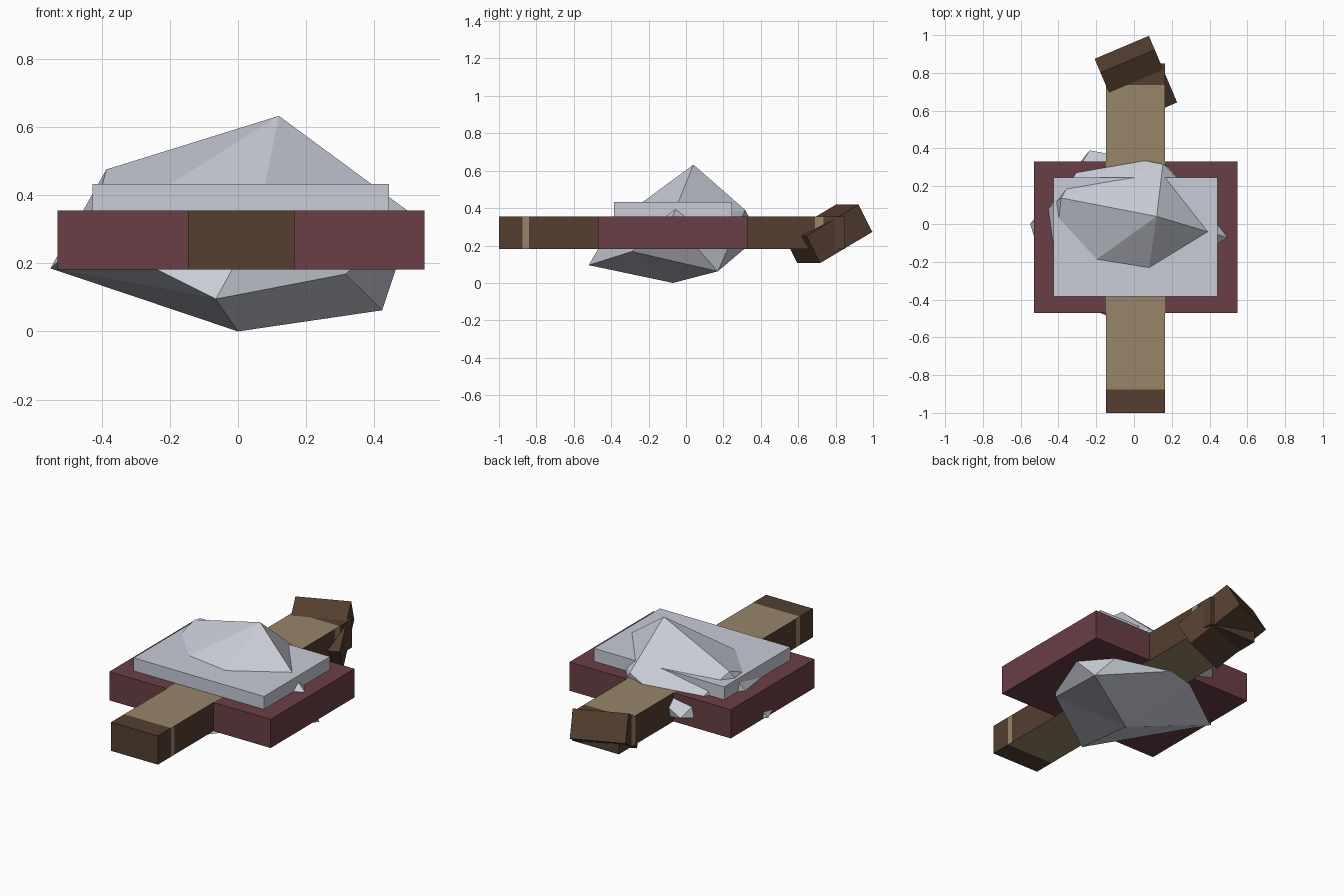
import bpy, bmesh, math
from mathutils import Vector

if "Cube" in bpy.data.objects:
    bpy.data.objects.remove(bpy.data.objects["Cube"])


def material(name, rgb):
    m = bpy.data.materials.new(name)
    lin = [((c / 255 + 0.055) / 1.055) ** 2.4 for c in rgb]
    m.diffuse_color = (*lin, 1)
    m.use_nodes = True
    m.node_tree.nodes["Principled BSDF"].inputs["Base Color"].default_value = m.diffuse_color
    return m


STONE = material("pale stone", (200, 204, 214))
MAROON = material("maroon", (106, 62, 69))
TAN = material("tan", (150, 133, 104))
BROWN = material("dark brown", (84, 62, 47))


def finish(name, bm, *mats):
    bmesh.ops.recalc_face_normals(bm, faces=bm.faces[:])
    me = bpy.data.meshes.new(name)
    bm.to_mesh(me)
    bm.free()
    for m in mats:
        me.materials.append(m)
    ob = bpy.data.objects.new(name, me)
    bpy.context.collection.objects.link(ob)
    return ob


def box_mesh(lo, hi):
    bm = bmesh.new()
    bmesh.ops.create_cube(bm, size=1)
    lo, hi = Vector(lo), Vector(hi)
    for v in bm.verts:
        v.co = (lo + hi) / 2 + v.co * (hi - lo)
    return bm


Z0, Z1 = 0.182, 0.355      # shared thickness of strap and base
X0, X1 = -0.147, 0.165     # strap width

# Base slab, split either side of the strap
for name, a, b in (("base_left", -0.53, X0), ("base_right", X1, 0.547)):
    finish(name, box_mesh((a, -0.47, Z0), (b, 0.33, Z1)), MAROON)

# Plate on top of the base
finish("plate", box_mesh((-0.427, -0.385, Z1), (0.443, 0.245, 0.433)), STONE)

# Strap: tan top, bottom and end bands; brown ends and side panels
bm = box_mesh((X0, -1.0, Z0), (X1, 0.85, Z1))
for y in (-0.875, -0.84, 0.69, 0.735):
    bmesh.ops.bisect_plane(bm, geom=bm.verts[:] + bm.edges[:] + bm.faces[:],
                           plane_co=(0, y, 0), plane_no=(0, 1, 0))
bm.normal_update()
for f in bm.faces:
    y = f.calc_center_median().y
    end = y < -0.875 or y > 0.735
    panel = abs(f.normal.x) > 0.5 and -0.84 < y < 0.69
    f.material_index = 1 if end or panel else 0
finish("strap", bm, TAN, BROWN)

# Twisted block at the rear end of the strap
block = finish("tilted_end_block",
               box_mesh((-0.156, -0.173, -0.083), (0.156, 0.173, 0.083)), BROWN)
block.location = (0.01, 0.759, 0.262)
block.rotation_euler = (math.radians(28.8), 0, math.radians(23))

# Faceted rock: a distorted icosahedron (apex, upper ring, lower ring, foot)
apex, foot = (0.12, 0.04, 0.632), (0.0, -0.07, 0.0)
upper = [(-0.386, 0.138, 0.475), (-0.438, -0.358, 0.282), (0.056, -0.393, 0.314),
         (0.515, -0.078, 0.341), (0.153, 0.317, 0.39)]
lower = [(-0.55, 0.0, 0.185), (-0.065, -0.52, 0.095), (0.315, -0.29, 0.168),
         (0.423, 0.17, 0.062), (-0.235, 0.39, 0.248)]
bm = bmesh.new()
top, bot = bm.verts.new(apex), bm.verts.new(foot)
up = [bm.verts.new(p) for p in upper]
low = [bm.verts.new(p) for p in lower]
for i in range(5):
    j = (i + 1) % 5
    for tri in ((top, up[i], up[j]), (up[i], low[i], up[j]),
                (low[i], low[j], up[j]), (bot, low[j], low[i])):
        bm.faces.new(tri)
finish("rock", bm, STONE)
